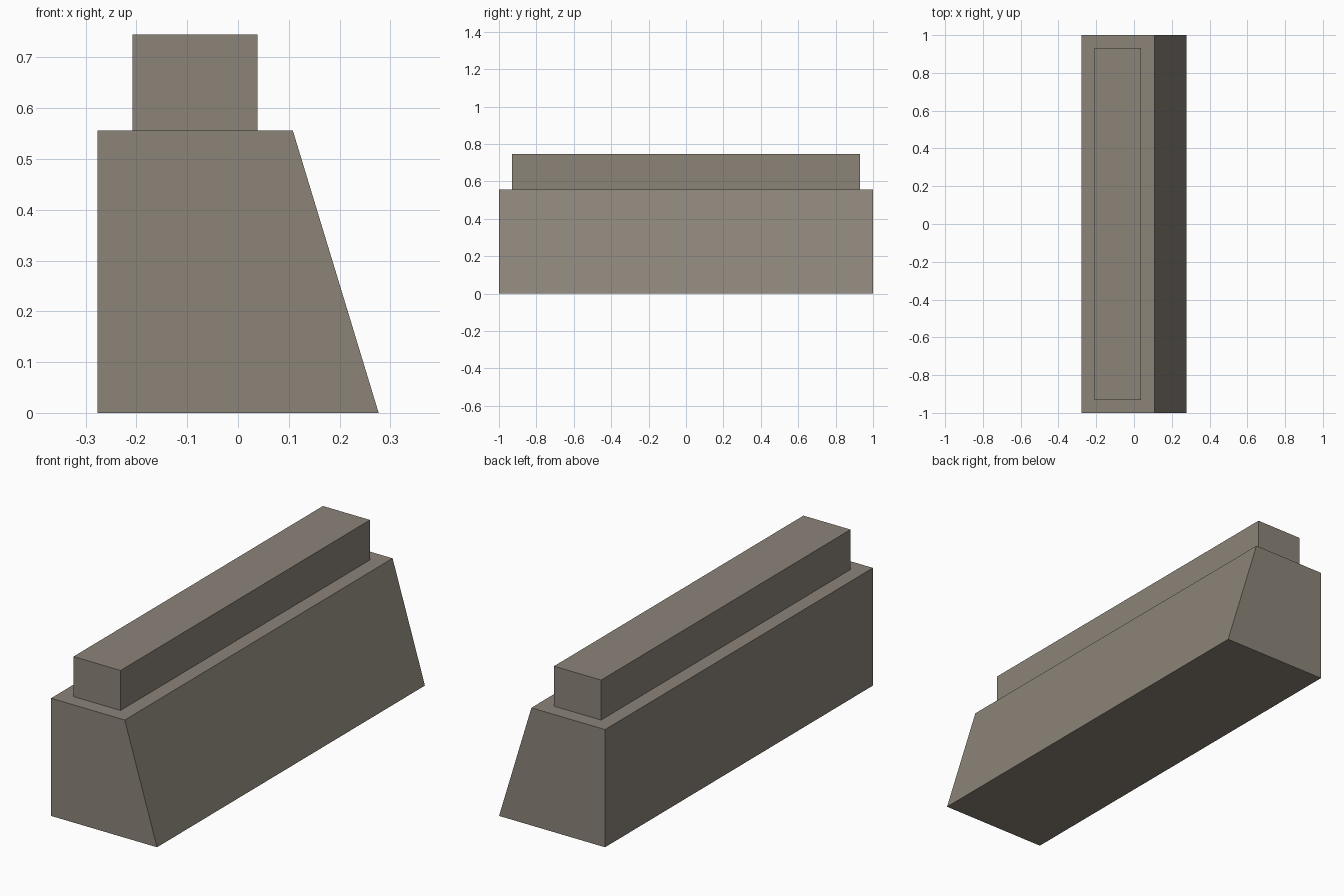
import bpy
import bmesh

if "Cube" in bpy.data.objects:
    bpy.data.objects.remove(bpy.data.objects["Cube"])

stone = bpy.data.materials.new("warm grey stone")
stone.diffuse_color = (0.26, 0.23, 0.19, 1.0)
stone.use_nodes = True
stone.node_tree.nodes["Principled BSDF"].inputs["Base Color"].default_value = stone.diffuse_color


def extrude_profile(name, profile, half_length):
    """Extrude an x-z profile along y, centred on y = 0."""
    bm = bmesh.new()
    face = bm.faces.new([bm.verts.new((x, -half_length, z)) for x, z in profile])
    result = bmesh.ops.extrude_face_region(bm, geom=[face], use_keep_orig=True)
    verts = [g for g in result["geom"] if isinstance(g, bmesh.types.BMVert)]
    bmesh.ops.translate(bm, vec=(0, 2 * half_length, 0), verts=verts)
    bmesh.ops.recalc_face_normals(bm, faces=bm.faces)
    mesh = bpy.data.meshes.new(name)
    bm.to_mesh(mesh)
    bm.free()
    mesh.materials.append(stone)
    obj = bpy.data.objects.new(name, mesh)
    bpy.context.collection.objects.link(obj)
    return obj


base_height, top_height = 0.556, 0.745

# Main block with one sloping side
extrude_profile("sloped_base", [(-0.277, 0), (0.277, 0), (0.108, base_height), (-0.277, base_height)], 1.0)

# Narrower block resting on top
extrude_profile("top_block", [(-0.208, base_height), (0.038, base_height), (0.038, top_height), (-0.208, top_height)], 0.931)
